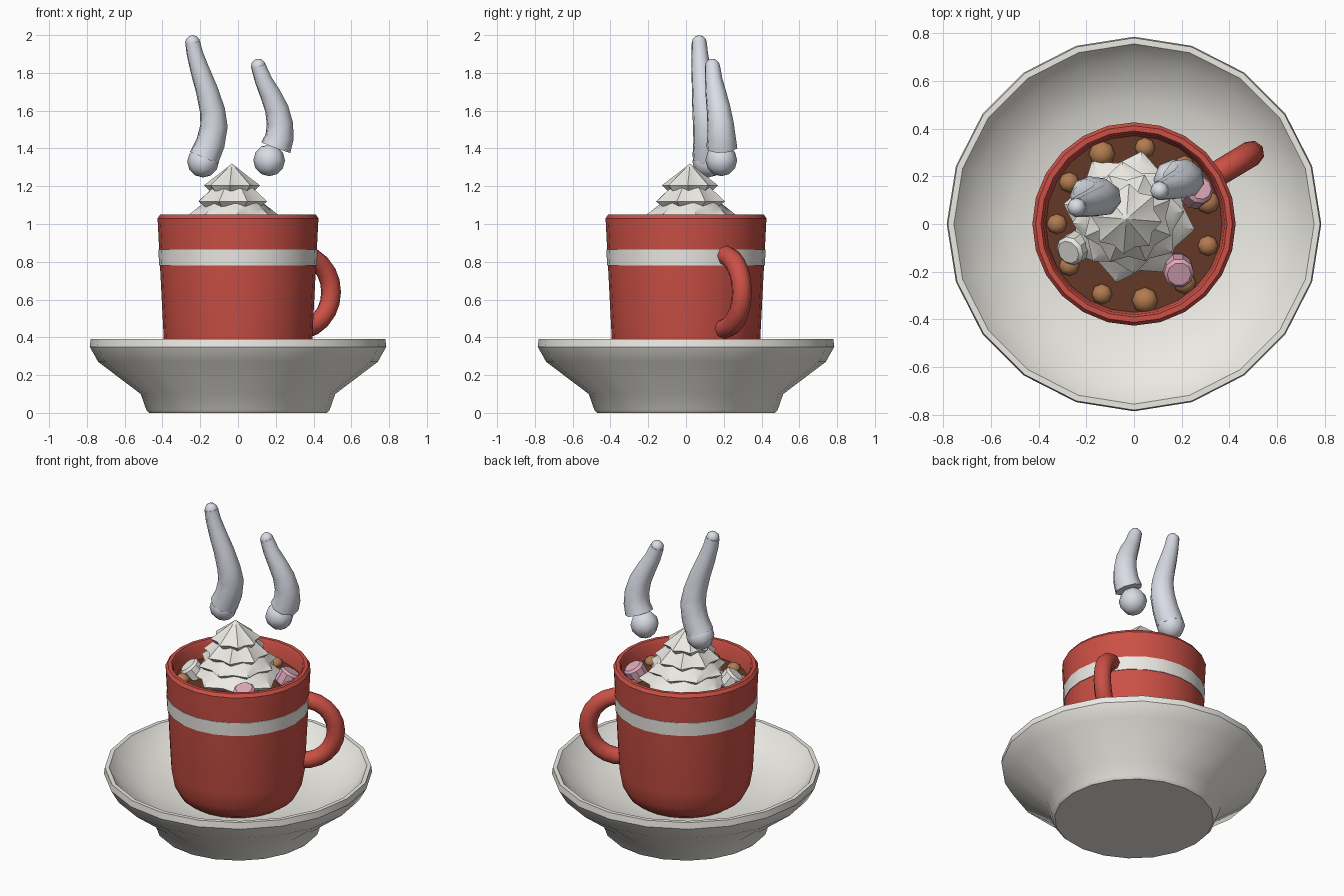
import bpy, bmesh
from math import sin, cos, pi, radians
from mathutils import Vector, Matrix

if "Cube" in bpy.data.objects:
    bpy.data.objects.remove(bpy.data.objects["Cube"])


def material(name, rgb):
    m = bpy.data.materials.new(name)
    m.diffuse_color = (*rgb, 1)
    m.use_nodes = True
    m.node_tree.nodes["Principled BSDF"].inputs["Base Color"].default_value = m.diffuse_color
    return m


RED = material("red_glaze", (0.60, 0.08, 0.06))
WHITE = material("white_glaze", (0.84, 0.82, 0.77))
COCOA = material("cocoa", (0.13, 0.04, 0.02))
FOAM = material("foam", (0.45, 0.20, 0.08))
PINK = material("pink", (0.74, 0.39, 0.50))
STEAM = material("steam", (0.70, 0.72, 0.79))


def finish(name, bm, mat, angle=35):
    bmesh.ops.remove_doubles(bm, verts=bm.verts, dist=1e-5)
    bmesh.ops.recalc_face_normals(bm, faces=bm.faces)
    me = bpy.data.meshes.new(name)
    bm.to_mesh(me)
    bm.free()
    me.materials.append(mat)
    ob = bpy.data.objects.new(name, me)
    bpy.context.collection.objects.link(ob)
    bpy.ops.object.select_all(action='DESELECT')
    ob.select_set(True)
    bpy.context.view_layer.objects.active = ob
    bpy.ops.object.shade_smooth_by_angle(angle=radians(angle))
    return ob


def skin(bm, rings, loop=False, caps=False):
    """Bridge rings of points with quads."""
    vs = [[bm.verts.new(p) for p in r] for r in rings]
    pairs = list(zip(vs, vs[1:])) + ([(vs[-1], vs[0])] if loop else [])
    for a, b in pairs:
        n = len(a)
        for i in range(n):
            j = (i + 1) % n
            bm.faces.new((a[i], a[j], b[j], b[i]))
    if caps:
        bm.faces.new(vs[0])
        bm.faces.new(vs[-1])


def lathe(name, profile, seg, mat, loop=False, angle=35):
    bm = bmesh.new()
    rings = [[(r * cos(2 * pi * i / seg), r * sin(2 * pi * i / seg), z) for i in range(seg)]
             for r, z in profile]
    skin(bm, rings, loop)
    bmesh.ops.dissolve_degenerate(bm, dist=1e-5, edges=bm.edges)
    return finish(name, bm, mat, angle)


def tube(bm, pts, radii, sides=8):
    """Tapered tube along a path."""
    pts = [Vector(p) for p in pts]
    rings = []
    for k, p in enumerate(pts):
        t = (pts[min(k + 1, len(pts) - 1)] - pts[max(k - 1, 0)]).normalized()
        u = Vector((0.51, -0.86, 0))
        u = (u - t * u.dot(t)).normalized()
        v = t.cross(u)
        rings.append([p + radii[k] * (u * cos(2 * pi * i / sides) + v * sin(2 * pi * i / sides))
                      for i in range(sides)])
    skin(bm, rings, caps=True)


def ball(bm, c, r, seg=8, rings=6, squash=1):
    bmesh.ops.create_uvsphere(bm, u_segments=seg, v_segments=rings, radius=r,
                              matrix=Matrix.Translation(c) @ Matrix.Diagonal((1, 1, squash, 1)))


# Saucer
lathe("saucer", [(0, 0), (0.47, 0), (0.485, 0.015), (0.515, 0.10), (0.74, 0.27), (0.785, 0.35),
                 (0.78, 0.39), (0.755, 0.39), (0.69, 0.31), (0.52, 0.225), (0.32, 0.195), (0, 0.19)],
      20, WHITE)

# Mug body, stripe and drink
lathe("mug", [(0, 0.19), (0.29, 0.19), (0.34, 0.225), (0.375, 0.29), (0.393, 0.39), (0.426, 1.03),
              (0.412, 1.05), (0.39, 1.05), (0.38, 1.035), (0.365, 0.90), (0.33, 0.30), (0, 0.27)],
      24, RED)
lathe("mug_stripe", [(0.400, 0.78), (0.4175, 0.78), (0.4215, 0.865), (0.404, 0.865)],
      24, WHITE, loop=True)
lathe("cocoa_surface", [(0, 0.92), (0.366, 0.92), (0.37, 0.945), (0, 0.945)], 24, COCOA)

# Handle
bm = bmesh.new()
d = Vector((cos(radians(31)), sin(radians(31)), 0))
path = []
for k in range(13):
    a = radians(-96 + 16 * k)
    path.append(d * (0.385 + 0.19 * cos(a)) + Vector((0, 0, 0.64 + 0.195 * sin(a))))
tube(bm, path, [0.054] * 13)
finish("handle", bm, RED, 50)

# Foam bubbles around the rim
bm = bmesh.new()
for k in range(11):
    a = pi - 2 * pi * k / 11
    r = 0.055 if k in (2, 8) else 0.049 if k in (5, 7) else 0.043
    ball(bm, (0.323 * cos(a), 0.323 * sin(a), 0.95), r, 8, 6, 0.8)
finish("foam_bubbles", bm, FOAM, 50)

# Whipped cream: stacked fluted cones, each twisted a little
layers = [(0.255, 0.17, 0.94, 0.975, 1.05), (0.215, 0.14, 1.02, 1.05, 1.12),
          (0.178, 0.10, 1.09, 1.12, 1.20), (0.135, 0.0, 1.175, 1.205, 1.32)]
for n, (r, top, z0, z1, z2) in enumerate(layers):
    bm = bmesh.new()
    cx, cy = -0.02 - 0.004 * n, 0.03 - 0.003 * n
    rings = []
    for rad, z, f in ((r * 0.82, z0, 0.08), (r, z1, 0.1), ((r + top) / 2, (z1 + z2) / 2, 0.08),
                      (top, z2, 0.04)):
        ring = []
        for i in range(16):
            a = 2 * pi * i / 16 + 0.3 * n + 0.2
            q = rad * (1 + (f if i % 2 else -f))
            ring.append((cx + q * cos(a), cy + q * sin(a), z))
        rings.append(ring)
    skin(bm, rings, caps=top > 0)
    bmesh.ops.dissolve_degenerate(bm, dist=1e-5, edges=bm.edges)
    finish(f"whipped_cream_{n + 1}", bm, WHITE, 40)

# Marshmallows: small bevelled drums, tilted
for n, (x, y, tx, ty, mat) in enumerate([(0.185, -0.195, 18, 5, PINK), (0.26, 0.135, -20, 20, PINK),
                                         (-0.25, -0.10, 25, -30, WHITE)]):
    bm = bmesh.new()
    rings = [[(r * cos(pi * i / 5), r * sin(pi * i / 5), z) for i in range(10)]
             for r, z in ((0.05, -0.05), (0.064, -0.036), (0.064, 0.036), (0.05, 0.05))]
    skin(bm, rings, caps=True)
    bm.transform(Matrix.Translation((x, y, 0.98)) @ Matrix.Rotation(radians(tx), 4, 'X')
                 @ Matrix.Rotation(radians(ty), 4, 'Y'))
    finish(f"marshmallow_{n + 1}", bm, mat)

# Steam wisps: tapered tube with rounded ends
wisps = [([(-0.18, 0.115, 1.35), (-0.145, 0.115, 1.43), (-0.127, 0.11, 1.52), (-0.135, 0.10, 1.60),
           (-0.165, 0.09, 1.71), (-0.20, 0.08, 1.81), (-0.228, 0.073, 1.90), (-0.24, 0.07, 1.96)],
          [0.084, 0.079, 0.075, 0.069, 0.061, 0.053, 0.045, 0.041], (-0.185, 0.118, 1.33)),
         ([(0.20, 0.19, 1.405), (0.22, 0.188, 1.46), (0.222, 0.183, 1.53), (0.205, 0.172, 1.61),
           (0.17, 0.158, 1.69), (0.135, 0.147, 1.76), (0.108, 0.14, 1.835)],
          [0.085, 0.078, 0.072, 0.065, 0.057, 0.048, 0.041], (0.165, 0.187, 1.337))]
for n, (pts, radii, base) in enumerate(wisps):
    bm = bmesh.new()
    tube(bm, pts, radii)
    ball(bm, base, 0.084)
    ball(bm, pts[-1], 0.04)
    finish(f"steam_wisp_{n + 1}", bm, STEAM, 50)
